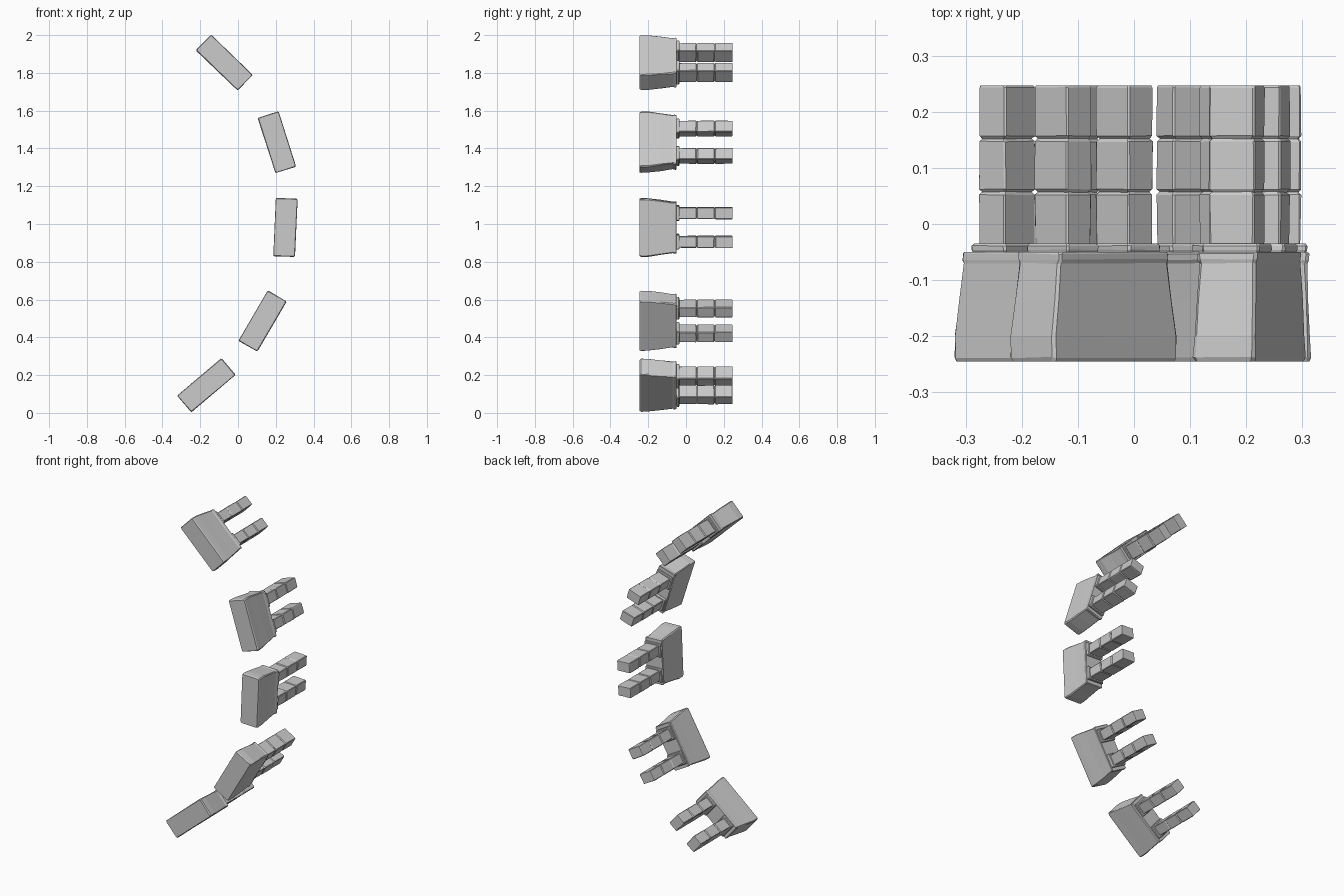
import bpy, bmesh, random
from math import radians
from mathutils import Matrix, Vector

if "Cube" in bpy.data.objects:
    bpy.data.objects.remove(bpy.data.objects["Cube"])

rng = random.Random(4)


def ring(hw, hl, c):
    """Rectangle outline with small chamfered corners."""
    return [(hw, -hl + c), (hw, hl - c), (hw - c, hl), (-hw + c, hl),
            (-hw, hl - c), (-hw, -hl + c), (-hw + c, -hl), (hw - c, -hl)]


def loft(name, stations, chamfer, rough, place):
    """Skin rings (y, half width, half length) along y, slightly uneven like cut stone."""
    bm = bmesh.new()
    rings = []
    for i, (y, hw, hl) in enumerate(stations):
        pts = []
        for x, z in ring(hw, hl, chamfer):
            j = lambda: rng.uniform(-rough, rough)
            yj = 0 if i in (0, len(stations) - 1) else j()
            pts.append(bm.verts.new(place @ Vector((x + j(), y + yj, z + j()))))
        rings.append(pts)
    for a, b in zip(rings, rings[1:]):
        for k in range(8):
            n = (k + 1) % 8
            bm.faces.new((a[k], a[n], b[n], b[k]))
    bm.faces.new(rings[0])
    bm.faces.new(rings[-1])
    bmesh.ops.recalc_face_normals(bm, faces=bm.faces)
    mesh = bpy.data.meshes.new(name)
    bm.to_mesh(mesh)
    bm.free()
    obj = bpy.data.objects.new(name, mesh)
    bpy.context.collection.objects.link(obj)
    return obj


# Tapered head block with a narrow lip at the back
HEAD = [(-0.245, 0.055, 0.150), (-0.238, 0.058, 0.154), (-0.200, 0.057, 0.153),
        (-0.135, 0.055, 0.144), (-0.070, 0.053, 0.135), (-0.064, 0.055, 0.136),
        (-0.053, 0.056, 0.136), (-0.050, 0.054, 0.134)]

# Thin collar round the root of each prong
COLLAR = [(-0.052, 0.052, 0.038), (-0.046, 0.054, 0.040),
          (-0.039, 0.054, 0.040), (-0.035, 0.051, 0.037)]

# Prong of three segments separated by shallow grooves
PRONG = [(-0.040, 0.042, 0.030)]
for groove in (0.057, 0.152):
    PRONG += [(groove - 0.005, 0.043, 0.031), (groove, 0.039, 0.027),
              (groove + 0.005, 0.043, 0.031)]
PRONG += [(0.243, 0.043, 0.031), (0.247, 0.041, 0.029)]

# Five step units on an arc: centre x, centre z, tilt in degrees
UNITS = [(-0.168, 0.146, -50), (0.130, 0.487, -30), (0.250, 0.982, -2.5),
         (0.206, 1.433, 17.5), (-0.072, 1.855, 46)]

for n, (x, z, tilt) in enumerate(UNITS, 1):
    place = Matrix.Translation((x, 0, z)) @ Matrix.Rotation(radians(-tilt), 4, 'Y')
    loft(f"head_block_{n}", HEAD, 0.005, 0.0015, place)
    for side, label in ((-1, "lower"), (1, "upper")):
        at = place @ Matrix.Translation((0, 0, side * 0.076))
        loft(f"{label}_collar_{n}", COLLAR, 0.004, 0.0008, at)
        loft(f"{label}_prong_{n}", PRONG, 0.003, 0.0008, at)
